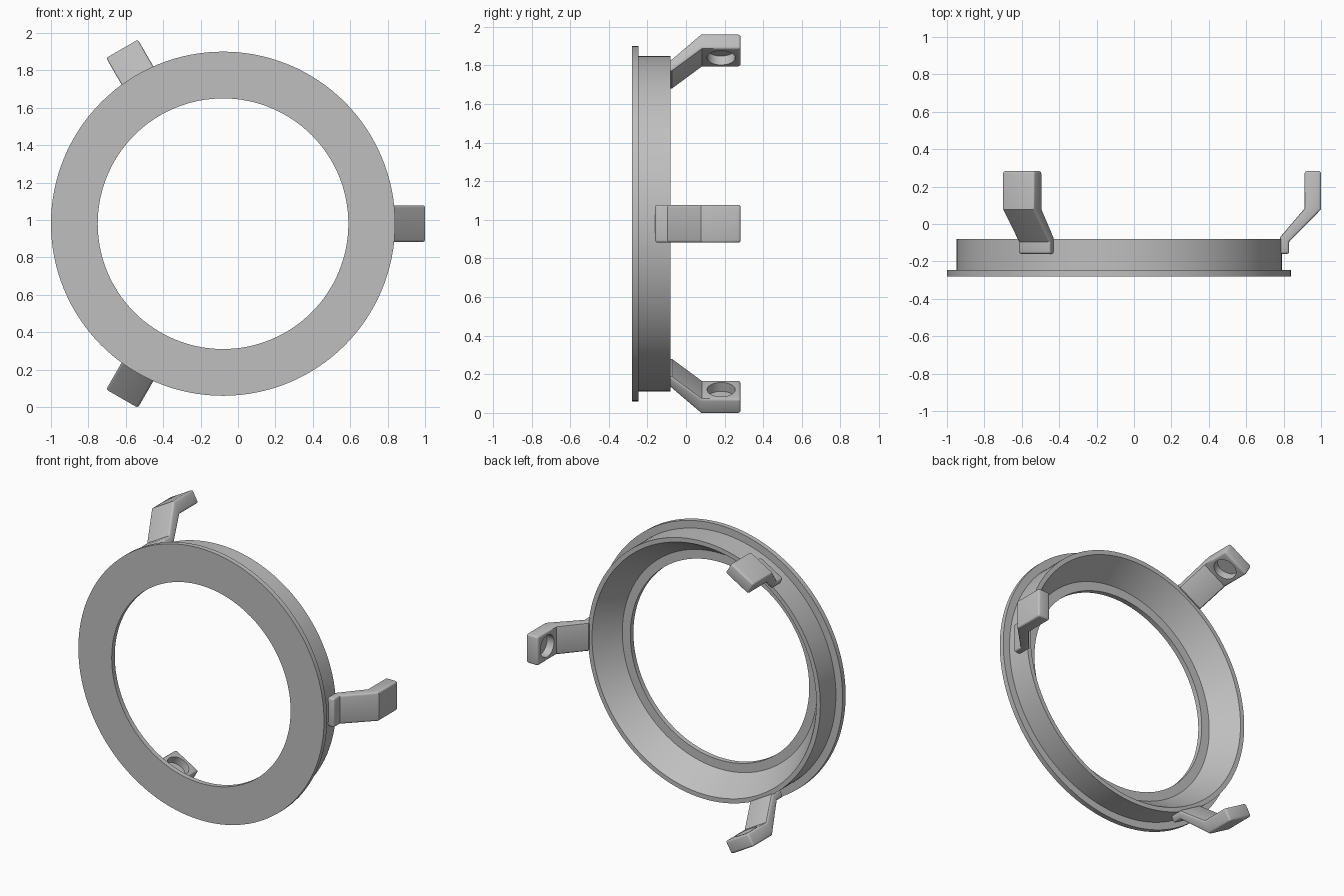
import bpy, bmesh, math
from mathutils import Matrix, Vector

cube = bpy.data.objects.get("Cube")
if cube:
    bpy.data.objects.remove(cube, do_unlink=True)

CENTRE = Vector((-0.08, 0, 0.98))
SEGMENTS = 128
ARM_HALF_WIDTH = 0.098

grey = bpy.data.materials.new("plain grey")
grey.use_nodes = True
colour = (0.52, 0.52, 0.52, 1)
grey.diffuse_color = colour
grey.node_tree.nodes["Principled BSDF"].inputs["Base Color"].default_value = colour


def finish(bm, name):
    bmesh.ops.recalc_face_normals(bm, faces=bm.faces[:])
    mesh = bpy.data.meshes.new(name)
    bm.to_mesh(mesh)
    bm.free()
    mesh.materials.append(grey)
    obj = bpy.data.objects.new(name, mesh)
    bpy.context.collection.objects.link(obj)
    return obj


def activate(obj):
    bpy.ops.object.select_all(action="DESELECT")
    obj.select_set(True)
    bpy.context.view_layer.objects.active = obj


def smooth(obj):
    activate(obj)
    bpy.ops.object.shade_smooth_by_angle(angle=math.radians(30))


# Flanged ring: (radius, y) section turned about the y axis
section = [(0.67, -0.28), (0.92, -0.28), (0.92, -0.247), (0.87, -0.247),
           (0.87, -0.08), (0.84, -0.08), (0.73, -0.247), (0.67, -0.247)]
bm = bmesh.new()
loops = []
for i in range(SEGMENTS):
    a = math.tau * i / SEGMENTS
    loops.append([bm.verts.new((r * math.cos(a), y, r * math.sin(a)))
                  for r, y in section])
for i, loop in enumerate(loops):
    after = loops[(i + 1) % SEGMENTS]
    for j in range(len(section)):
        k = (j + 1) % len(section)
        bm.faces.new((loop[j], loop[k], after[k], after[j]))
ring = finish(bm, "flanged_ring")
ring.location = CENTRE
smooth(ring)

# Cranked arm: (radius, y) outline extruded across its width
outline = [(0.86, -0.16), (0.91, -0.16), (0.91, -0.095), (1.08, 0.078),
           (1.08, 0.283), (0.992, 0.283), (0.992, 0.083), (0.86, -0.072)]
bm = bmesh.new()
face = bm.faces.new([bm.verts.new((r, y, -ARM_HALF_WIDTH)) for r, y in outline])
extruded = bmesh.ops.extrude_face_region(bm, geom=[face])["geom"]
bmesh.ops.translate(bm, vec=(0, 0, 2 * ARM_HALF_WIDTH),
                    verts=[v for v in extruded if isinstance(v, bmesh.types.BMVert)])
arm = finish(bm, "arm_left")
bevel = arm.modifiers.new("rounded edges", "BEVEL")
bevel.width = 0.013
bevel.segments = 3
bevel.limit_method = "ANGLE"
bevel.angle_limit = math.radians(60)

# Round blind pocket in the inner face of the arm's end block
bm = bmesh.new()
bmesh.ops.create_cone(bm, cap_ends=True, segments=48, radius1=0.073, radius2=0.073,
                      depth=0.12, matrix=Matrix.Translation((0.985, 0.182, 0))
                      @ Matrix.Rotation(math.pi / 2, 4, "Y"))
cutter = finish(bm, "pocket_cutter")
cutter.hide_render = True
cut = arm.modifiers.new("pocket", "BOOLEAN")
cut.operation = "DIFFERENCE"
cut.solver = "EXACT"
cut.object = cutter
activate(arm)
for modifier in list(arm.modifiers):
    bpy.ops.object.modifier_apply(modifier=modifier.name)
bpy.data.objects.remove(cutter, do_unlink=True)
smooth(arm)
arm.location = CENTRE

# Two more arms, evenly spaced round the ring
for name, degrees in (("arm_upper_right", -120), ("arm_lower_right", 120)):
    copy = bpy.data.objects.new(name, arm.data)
    bpy.context.collection.objects.link(copy)
    copy.location = CENTRE
    copy.rotation_euler.y = math.radians(degrees)
